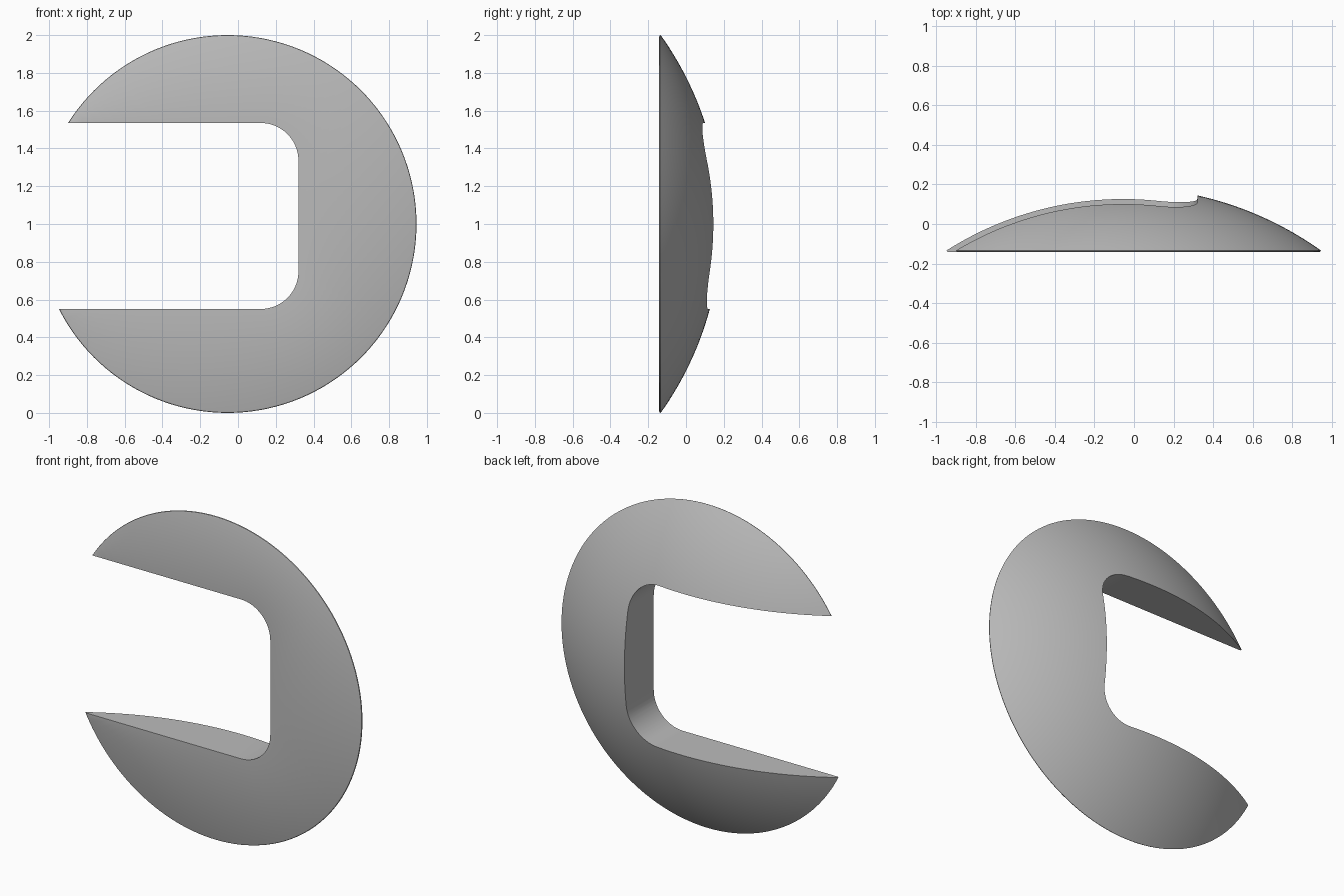
import bpy, bmesh, math
from mathutils import Matrix, Vector

if "Cube" in bpy.data.objects:
    bpy.data.objects.remove(bpy.data.objects["Cube"])

CENTRE = Vector((-0.055, 0, 1.0))
FRONT, RIM, HEIGHT = -0.142, -0.134, 0.32
SPHERE = (1 + HEIGHT ** 2) / (2 * HEIGHT)

grey = bpy.data.materials.new("plain grey")
grey.use_nodes = True
colour = (0.5, 0.5, 0.5, 1)
grey.diffuse_color = colour
grey.node_tree.nodes["Principled BSDF"].inputs["Base Color"].default_value = colour


def add_object(name, bm):
    bmesh.ops.recalc_face_normals(bm, faces=bm.faces)
    mesh = bpy.data.meshes.new(name)
    bm.to_mesh(mesh)
    bm.free()
    mesh.materials.append(grey)
    obj = bpy.data.objects.new(name, mesh)
    bpy.context.collection.objects.link(obj)
    return obj


# Domed disc: flat front, thin rounded rim and a shallow spherical back
profile = [(0, FRONT), (0.992, FRONT), (0.998, FRONT + 0.003), (1, RIM)]
steps = 28
full_angle = math.asin(1 / SPHERE)
for i in range(1, steps + 1):
    a = full_angle * (1 - i / steps)
    profile.append((SPHERE * math.sin(a), RIM + HEIGHT - SPHERE * (1 - math.cos(a))))

bm = bmesh.new()
verts = [bm.verts.new(CENTRE + Vector((r, y, 0))) for r, y in profile]
edges = [bm.edges.new(pair) for pair in zip(verts, verts[1:])]
bmesh.ops.spin(bm, geom=verts + edges, cent=CENTRE, axis=(0, 1, 0),
               angle=math.tau, steps=144, use_merge=True)
bmesh.ops.remove_doubles(bm, verts=bm.verts, dist=0.0001)
disc = add_object("domed_disc", bm)

# Slot cutter: open on the right side, with two rounded inner corners
low, high, inner, radius = 0.55, 1.535, 0.32, 0.2
outline = [(-1.5, low)]
for cz, start in ((low + radius, -90), (high - radius, 0)):
    for i in range(17):
        a = math.radians(start + 90 * i / 16)
        outline.append((inner - radius + radius * math.cos(a), cz + radius * math.sin(a)))
outline.append((-1.5, high))

bm = bmesh.new()
face = bm.faces.new([bm.verts.new((x, -0.5, z)) for x, z in outline])
wall = bmesh.ops.extrude_face_region(bm, geom=[face])
bmesh.ops.translate(bm, vec=(0, 1, 0),
                    verts=[v for v in wall["geom"] if isinstance(v, bmesh.types.BMVert)])
cutter = add_object("slot_cutter", bm)
cutter.hide_render = True

# Cut the slot, then drop the cutter
cut = disc.modifiers.new("slot", "BOOLEAN")
cut.operation = "DIFFERENCE"
cut.solver = "EXACT"
cut.object = cutter
bpy.ops.object.select_all(action="DESELECT")
bpy.context.view_layer.objects.active = disc
disc.select_set(True)
bpy.ops.object.modifier_apply(modifier=cut.name)
bpy.data.objects.remove(cutter)

bpy.ops.object.shade_smooth_by_angle(angle=math.radians(30))
